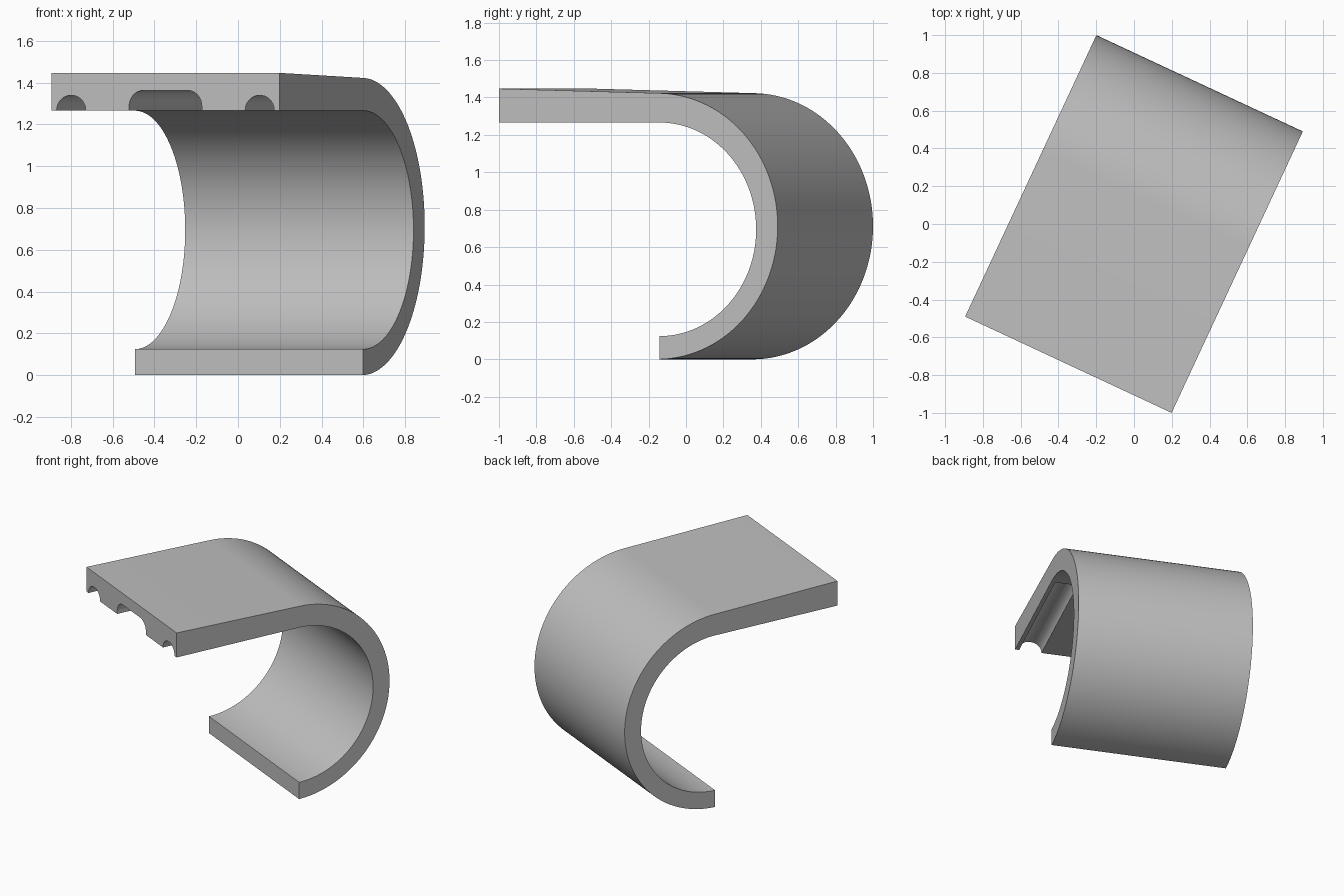
import bpy, bmesh
from math import sin, cos, pi, radians

cube = bpy.data.objects.get("Cube")
if cube:
    bpy.data.objects.remove(cube)

TURN = radians(-25)
HALF_W, FRONT, LIP = 0.603, -0.822, 0.124
UNDER, TOP = 1.266, 1.447

grey = bpy.data.materials.new("plain grey")
grey.use_nodes = True
colour = (0.52, 0.52, 0.52, 1)
grey.diffuse_color = colour
grey.node_tree.nodes["Principled BSDF"].inputs["Base Color"].default_value = colour


def arc(cx, cz, r, a0, a1, n):
    """Points on a circle from angle a0 to a1 in degrees."""
    steps = [radians(a0 + (a1 - a0) * i / n) for i in range(n + 1)]
    return [(cx + r * cos(a), cz + r * sin(a)) for a in steps]


def prism(name, points, offset):
    """Solid made by sweeping a closed outline of 3D points along offset."""
    bm = bmesh.new()
    face = bm.faces.new([bm.verts.new(p) for p in points])
    swept = bmesh.ops.extrude_face_region(bm, geom=[face])["geom"]
    bmesh.ops.translate(bm, vec=offset,
                        verts=[v for v in swept if isinstance(v, bmesh.types.BMVert)])
    bmesh.ops.recalc_face_normals(bm, faces=bm.faces)
    mesh = bpy.data.meshes.new(name)
    bm.to_mesh(mesh)
    bm.free()
    mesh.materials.append(grey)
    obj = bpy.data.objects.new(name, mesh)
    obj.rotation_euler.z = TURN
    bpy.context.collection.objects.link(obj)
    return obj


# Hook-shaped clip: thin lower lip, round back, thicker top plate
outer = arc(0.1105, 0.7115, 0.7115, -88.9, 88.5, 96)
inner = arc(LIP, 0.695, 0.571, 90, -90, 96)
outline = outer + [(FRONT, TOP), (FRONT, UNDER)] + inner
clip = prism("bent_clip", [(-HALF_W, y, z) for y, z in outline], (2 * HALF_W, 0, 0))

# Grooves under the top plate: two narrow round ones and a wide one
for name, x, w, h, r in (("left_groove", 0.498, 0.077, 0.073, 0.073),
                         ("centre_groove", 0, 0.192, 0.097, 0.075),
                         ("right_groove", -0.498, 0.077, 0.073, 0.073)):
    z = UNDER + h - r
    section = ([(x + w, UNDER - 0.06)] + arc(x + w - r, z, r, 0, 90, 16)
               + arc(x - w + r, z, r, 90, 180, 16) + [(x - w, UNDER - 0.06)])
    cutter = prism(name, [(px, FRONT - 0.1, pz) for px, pz in section],
                   (0, LIP - FRONT + 0.09, 0))
    cutter.hide_render = True
    cut = clip.modifiers.new(name, "BOOLEAN")
    cut.operation, cut.solver, cut.object = "DIFFERENCE", "EXACT", cutter
    bpy.context.view_layer.objects.active = clip
    bpy.ops.object.modifier_apply(modifier=cut.name)
    bpy.data.objects.remove(cutter)

# Smooth curves with crisp edges
bpy.ops.object.select_all(action="DESELECT")
clip.select_set(True)
bpy.context.view_layer.objects.active = clip
bpy.ops.object.shade_smooth_by_angle(angle=radians(30))
